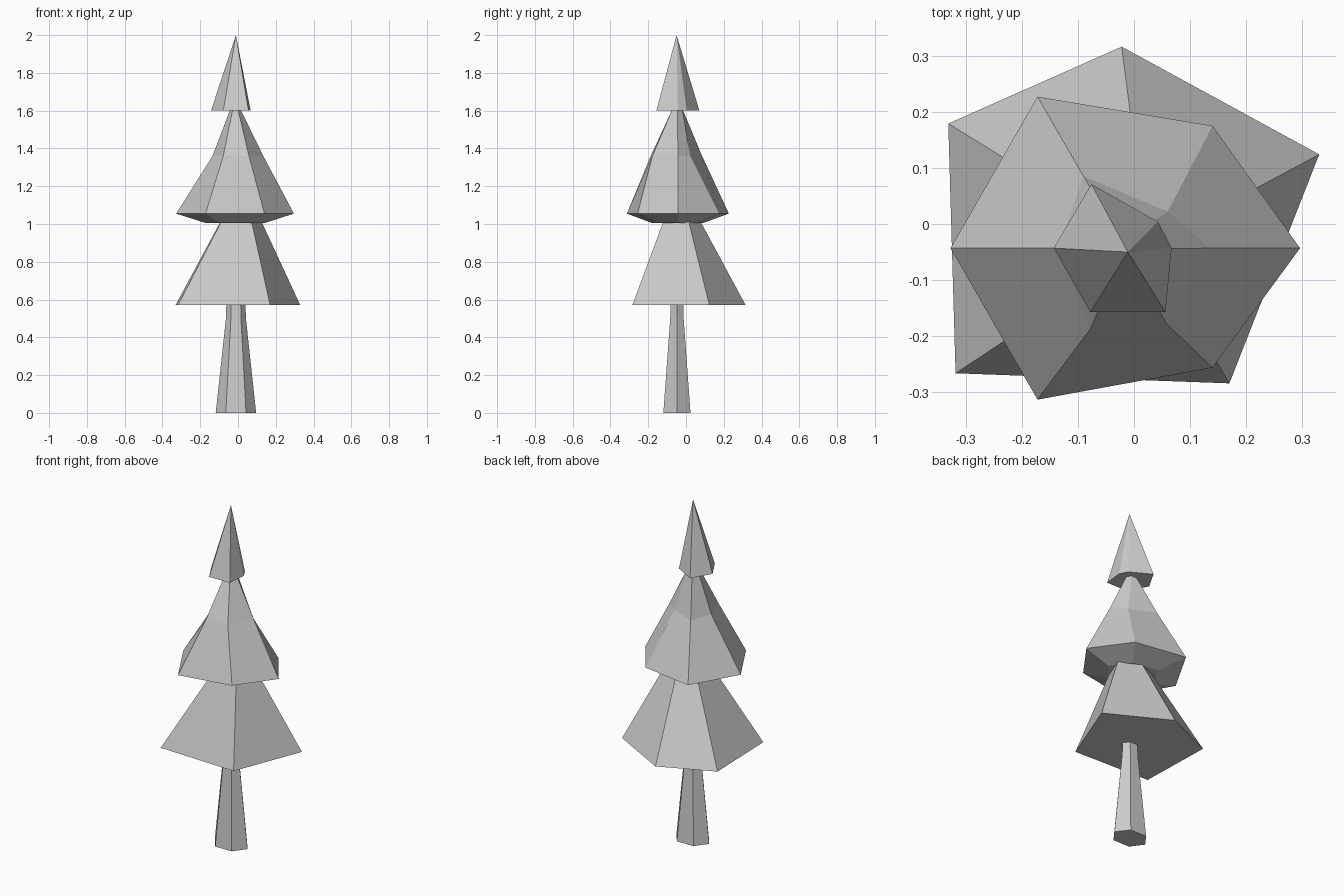
import bpy
from math import cos, sin, pi

if "Cube" in bpy.data.objects:
    bpy.data.objects.remove(bpy.data.objects["Cube"])


def ring(center, rx, ry, z):
    # six-sided ring, first corner towards +x
    return [(center[0] + rx * cos(i * pi / 3), center[1] + ry * sin(i * pi / 3), z)
            for i in range(6)]


def shrink(outline, center, f, z):
    # scaled copy of an outline about a centre, at height z
    return [(center[0] + f * (p[0] - center[0]), center[1] + f * (p[1] - center[1]), z)
            for p in outline]


def loft(name, rings):
    # skin equal rings from bottom to top; a single-point last ring is an apex
    n = len(rings[0])
    verts = [v for r in rings for v in r]
    faces = [tuple(reversed(range(n)))]
    for k in range(len(rings) - 1):
        a, b = k * n, (k + 1) * n
        for i in range(n):
            j = (i + 1) % n
            if len(rings[k + 1]) == 1:
                faces.append((a + i, a + j, b))
            else:
                faces.append((a + i, a + j, b + j, b + i))
    if len(rings[-1]) > 1:
        faces.append(tuple(range(len(verts) - n, len(verts))))
    me = bpy.data.meshes.new(name)
    me.from_pydata(verts, [], faces)
    ob = bpy.data.objects.new(name, me)
    bpy.context.collection.objects.link(ob)
    return ob


# trunk: tapered, flattened hexagon
c = (-0.011, -0.048)
loft("trunk", [ring(c, 0.107, 0.083, 0), ring(c, 0.053, 0.041, 0.5), ring(c, 0.05, 0.038, 0.6)])

# lower branches: uneven five-sided skirt
low = [(0.33, 0.124), (-0.022, 0.316), (-0.331, 0.179), (-0.318, -0.266), (0.17, -0.284)]
c = (0.024, -0.04)
loft("lower_branches", [shrink(low, c, 1, 0.57), shrink(low, c, 0.31, 1.025)])

# middle branches: hexagon with a bulging underside and a pinched waist
mid = [(0.296, -0.043), (0.14, 0.175), (-0.172, 0.227),
       (-0.327, -0.043), (-0.172, -0.313), (0.14, -0.256)]
waist = [(0.134, -0.043, 1.36), (0.06, 0.022, 1.36), (-0.09, 0.085, 1.36),
         (-0.135, -0.043, 1.36), (-0.078, -0.187, 1.36), (0.058, -0.178, 1.36)]
c = (-0.014, -0.045)
loft("middle_branches", [shrink(mid, c, 0.5, 1.005), shrink(mid, c, 1, 1.055), waist,
                         ring(c, 0.026, 0.03, 1.61)])

# top branches: six-sided point
top = [(0.067, -0.043), (0.043, 0.004), (-0.076, 0.071),
       (-0.143, -0.043), (-0.078, -0.157), (0.056, -0.157)]
loft("top_branches", [shrink(top, c, 1, 1.6), [(-0.011, -0.05, 2.0)]])
